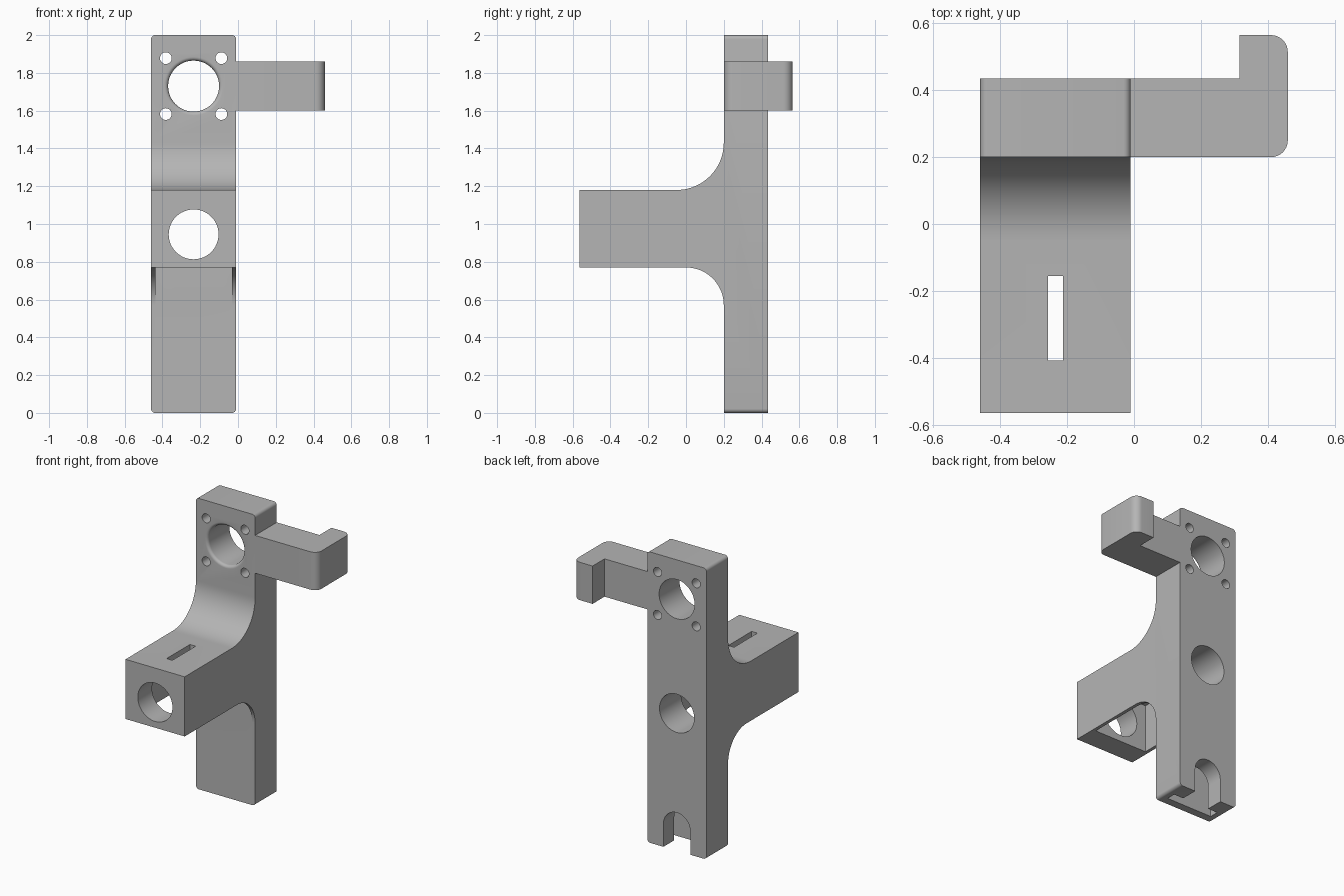
import bpy, bmesh
from math import cos, sin, radians, pi
from mathutils import Vector

cube = bpy.data.objects.get("Cube")
if cube:
    bpy.data.objects.remove(cube, do_unlink=True)

grey = bpy.data.materials.new("plain_grey")
grey.use_nodes = True
grey.diffuse_color = (0.46, 0.46, 0.46, 1)
grey.node_tree.nodes["Principled BSDF"].inputs["Base Color"].default_value = grey.diffuse_color

# Shared dimensions
X0, X1 = -0.46, -0.01          # width of post and arm
XC = (X0 + X1) / 2
FRONT, BACK = 0.2, 0.435       # post faces
ARM_FRONT, ARM_LOW, ARM_TOP = -0.565, 0.77, 1.18
HOLE_Z, BORE_Z = 0.945, 1.73
PLACE = {"x": lambda t, u, v: (t, u, v),
         "y": lambda t, u, v: (u, t, v),
         "z": lambda t, u, v: (u, v, t)}


def arc(cu, cv, r, a, b, n=16):
    """Points on an arc from angle a to b in degrees."""
    angles = [radians(a + (b - a) * i / n) for i in range(n + 1)]
    return [(cu + r * cos(t), cv + r * sin(t)) for t in angles]


def make(name, bm):
    bmesh.ops.recalc_face_normals(bm, faces=bm.faces)
    mesh = bpy.data.meshes.new(name)
    bm.to_mesh(mesh)
    bm.free()
    mesh.materials.append(grey)
    obj = bpy.data.objects.new(name, mesh)
    bpy.context.collection.objects.link(obj)
    return obj


def prism(name, points, axis, start, end, round_ends=0):
    """Extrude a 2D outline along an axis; optionally round its top and bottom y edges."""
    bm = bmesh.new()
    rings = [[bm.verts.new(PLACE[axis](t, u, v)) for u, v in points] for t in (start, end)]
    bm.faces.new(rings[0])
    bm.faces.new(rings[1][::-1])
    n = len(points)
    for i in range(n):
        j = (i + 1) % n
        bm.faces.new((rings[0][i], rings[0][j], rings[1][j], rings[1][i]))
    if round_ends:
        low, high = min(v.co.z for v in bm.verts), max(v.co.z for v in bm.verts)
        edges = []
        for e in bm.edges:
            a, b = (v.co for v in e.verts)
            if abs(a.y - b.y) > 0.1 and a.z == b.z and a.z in (low, high):
                edges.append(e)
        bmesh.ops.bevel(bm, geom=edges, offset=round_ends, segments=6,
                        profile=0.5, affect="EDGES")
    return make(name, bm)


def box(name, x, y, z):
    return prism(name, [(x[0], y[0]), (x[1], y[0]), (x[1], y[1]), (x[0], y[1])], "z", *z)


def lathe(name, x, z, profile, n=48):
    """Solid of revolution about a y-directed axis; profile holds (y, radius)."""
    bm = bmesh.new()
    rings = [[bm.verts.new((x + r * cos(2 * pi * i / n), y, z + r * sin(2 * pi * i / n)))
              for i in range(n)] for y, r in profile]
    for a, b in zip(rings, rings[1:]):
        for i in range(n):
            j = (i + 1) % n
            bm.faces.new((a[i], a[j], b[j], b[i]))
    bm.faces.new(rings[0])
    bm.faces.new(rings[-1])
    return make(name, bm)


def cut(target, cutter):
    bpy.context.view_layer.objects.active = target
    mod = target.modifiers.new("cut", "BOOLEAN")
    mod.operation, mod.solver, mod.object = "DIFFERENCE", "EXACT", cutter
    bpy.ops.object.modifier_apply(modifier=mod.name)
    bpy.data.objects.remove(cutter, do_unlink=True)


def arch(half_width, spring, bottom=-0.1):
    return ([(XC - half_width, bottom), (XC + half_width, bottom)]
            + arc(XC, spring, half_width, 0, 180, 24))


# Post and arm in one side outline, with concave fillets where they meet
outline = [(BACK, 0), (BACK, 2), (FRONT, 2)]
outline += arc(FRONT - 0.25, ARM_TOP + 0.25, 0.25, 0, -90, 20)
outline += [(ARM_FRONT, ARM_TOP), (ARM_FRONT, ARM_LOW)]
outline += arc(FRONT - 0.2, ARM_LOW - 0.2, 0.2, 90, 0, 20)
outline += [(FRONT, 0)]
bracket = prism("post_and_arm", outline, "x", X0, X1, round_ends=0.022)

# Open pocket under the arm and the slot through its roof
cut(bracket, box("pocket", (X0 + 0.023, X1 - 0.023), (-0.41, FRONT), (0.4, 1.1)))
cut(bracket, box("roof_slot", (XC - 0.022, XC + 0.022), (-0.409, -0.155), (1.0, 1.3)))

# Straight bore through the arm front and the post
cut(bracket, lathe("arm_bore", XC, HOLE_Z, [(-0.7, 0.132), (0.6, 0.132)]))

# Upper bore with a rounded front lip
lip = [(FRONT + 0.02 + dy, r) for r, dy in arc(0.155, 0, 0.02, 270, 180, 6)]
cut(bracket, lathe("upper_bore", XC, BORE_Z, [(FRONT - 0.1, 0.155)] + lip + [(0.6, 0.135)]))

# Four screw holes around the upper bore
for sx in (-1, 1):
    for sz in (-1, 1):
        cut(bracket, lathe("screw_hole", XC + sx * 0.147, BORE_Z + sz * 0.148,
                           [(0.1, 0.031), (0.6, 0.031)], 24))

# Keyhole foot: wide inner channel and narrower arched opening at the back
cut(bracket, prism("foot_channel", arch(0.175, 0.16), "y", 0.255, 0.318))
cut(bracket, prism("foot_opening", arch(0.102, 0.16), "y", 0.3, 0.6))

# Side hook with rounded outer corners
r = 0.05
hook_outline = [(X1, FRONT)] + arc(0.46 - r, FRONT + r, r, -90, 0, 8)
hook_outline += arc(0.46 - r, 0.565 - r, r, 0, 90, 8)
hook_outline += [(0.315, 0.565), (0.315, BACK), (X1, BACK)]
hook = prism("side_hook", hook_outline, "z", 1.6, 1.86)

# Smooth curved faces, keep hard edges crisp
for obj in (bracket, hook):
    bpy.ops.object.select_all(action="DESELECT")
    obj.select_set(True)
    bpy.context.view_layer.objects.active = obj
    bpy.ops.object.shade_smooth_by_angle(angle=radians(30))
